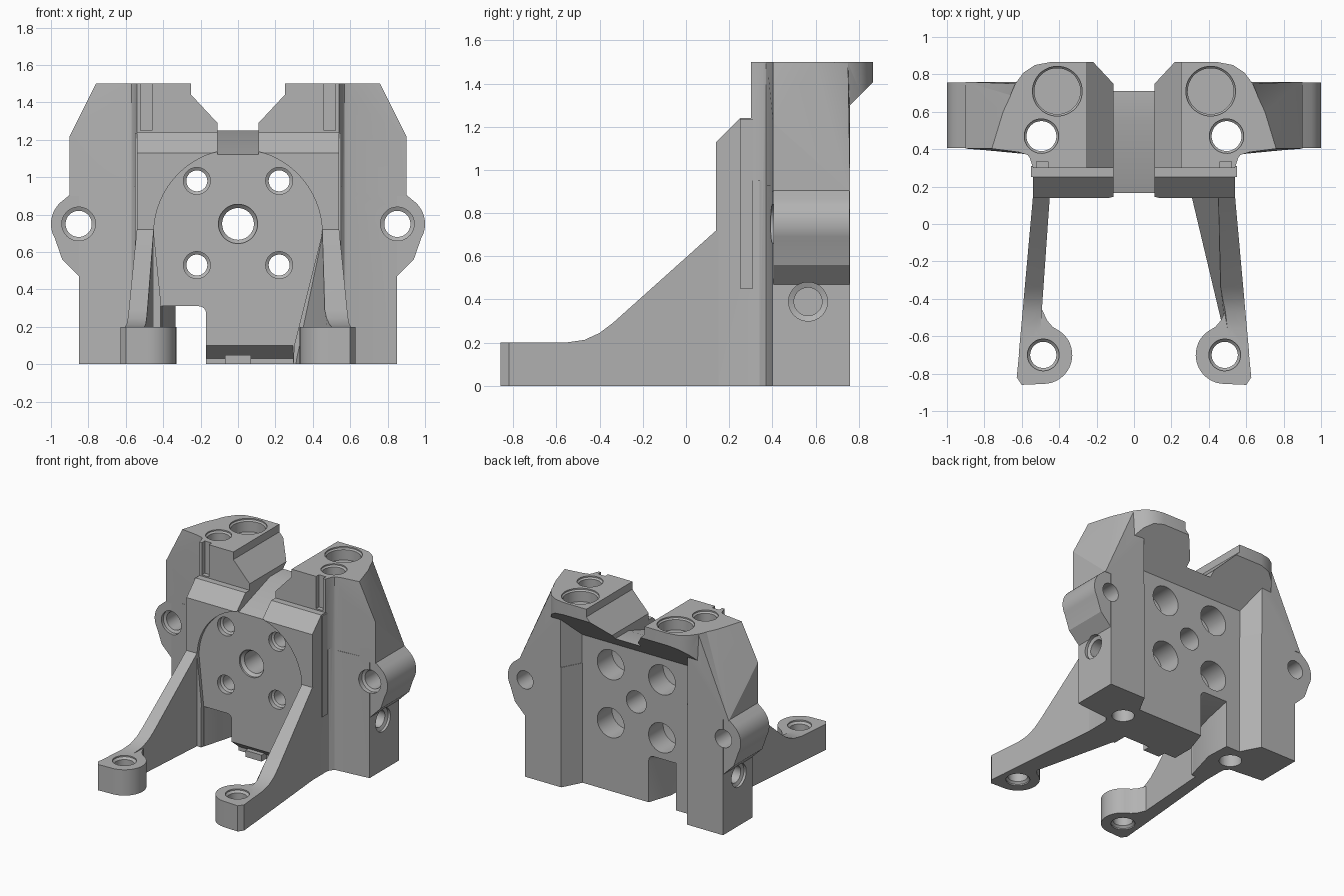
import bpy, bmesh, math

cube = bpy.data.objects.get("Cube")
if cube:
    bpy.data.objects.remove(cube, do_unlink=True)

grey = bpy.data.materials.new("plain grey")
grey.use_nodes = True
grey.diffuse_color = (0.45, 0.45, 0.45, 1)
grey.node_tree.nodes["Principled BSDF"].inputs["Base Color"].default_value = (0.45, 0.45, 0.45, 1)


def make(name, bm):
    bmesh.ops.recalc_face_normals(bm, faces=bm.faces)
    mesh = bpy.data.meshes.new(name)
    bm.to_mesh(mesh)
    bm.free()
    ob = bpy.data.objects.new(name, mesh)
    bpy.context.scene.collection.objects.link(ob)
    return ob


def place(axis, p, h):
    """Put a 2D profile point at distance h along the named axis."""
    a, b = p
    return {"x": (h, a, b), "y": (a, h, b), "z": (a, b, h)}[axis]


def loft(name, rings):
    """Closed solid through rings of equal point count."""
    bm = bmesh.new()
    loops = [[bm.verts.new(p) for p in ring] for ring in rings]
    bm.faces.new(loops[0])
    bm.faces.new(loops[-1])
    n = len(loops[0])
    for a, b in zip(loops, loops[1:]):
        for i in range(n):
            j = (i + 1) % n
            bm.faces.new((a[i], a[j], b[j], b[i]))
    return make(name, bm)


def prism(name, pts, axis, lo, hi):
    return loft(name, [[place(axis, p, h) for p in pts] for h in (lo, hi)])


def box(name, x, y, z):
    return prism(name, [(x[0], y[0]), (x[1], y[0]), (x[1], y[1]), (x[0], y[1])], "z", *z)


def hull(name, pts):
    bm = bmesh.new()
    for p in pts:
        bm.verts.new(p)
    res = bmesh.ops.convex_hull(bm, input=bm.verts)
    junk = {g for g in res["geom_interior"] + res["geom_unused"] if isinstance(g, bmesh.types.BMVert)}
    bmesh.ops.delete(bm, geom=list(junk), context="VERTS")
    return make(name, bm)


def arc(cx, cy, r, start, end, n):
    angles = [math.radians(start + (end - start) * i / n) for i in range(n + 1)]
    return [(cx + r * math.cos(a), cy + r * math.sin(a)) for a in angles]


helpers = []


def combine(target, op, tool):
    mod = target.modifiers.new(op.lower(), "BOOLEAN")
    mod.operation, mod.solver, mod.object = op, "EXACT", tool
    mod.use_self = mod.use_hole_tolerant = True
    tool.hide_render = True
    helpers.append(tool)


def drill(target, axis, centre, *stations):
    """Cut a stepped round hole; each station is (distance along axis, radius)."""
    rings = [[place(axis, p, h) for p in arc(*centre, r, 4, 364 - 9, 39)] for h, r in stations]
    combine(target, "DIFFERENCE", loft("hole_cutter", rings))


def bake(ob):
    deps = bpy.context.evaluated_depsgraph_get()
    mesh = bpy.data.meshes.new_from_object(ob.evaluated_get(deps))
    ob.modifiers.clear()
    ob.data = mesh
    while helpers:
        bpy.data.objects.remove(helpers.pop(), do_unlink=True)
    bm = bmesh.new()
    bm.from_mesh(mesh)
    bmesh.ops.remove_doubles(bm, verts=bm.verts, dist=0.0002)
    bm.to_mesh(mesh)
    bm.free()
    mesh.materials.clear()
    mesh.materials.append(grey)
    bpy.ops.object.select_all(action="DESELECT")
    ob.select_set(True)
    bpy.context.view_layer.objects.active = ob
    bpy.ops.object.shade_smooth_by_angle(angle=math.radians(25))


# Head with rounded rear corners and sloping underside
half = [(0.54, 0.30), (0.58, 0.42), (0.66, 0.69), (0.635, 0.75), (0.59, 0.81), (0.53, 0.85), (0.45, 0.865)]
body = prism("bracket_body", half + [(-x, y) for x, y in reversed(half)], "z", 0.95, 1.5)
combine(body, "DIFFERENCE", prism("underside_cutter",
        [(0.60, 1.14), (0.95, 1.49), (0.95, 0.8), (0.60, 0.8)], "x", -0.8, 0.8))

# Central plate and raised front frame
combine(body, "UNION", prism("core", [(0.14, 0), (0.14, 1.13), (0.25, 1.24), (0.45, 1.24),
                                      (0.61, 1.15), (0.61, 0)], "x", -0.54, 0.54))

# Side blocks, tapered shoulders, corner webs and ears
for s in (1, -1):
    plan = [(0.46, 0.42), (0.54, 0.37), (0.85, 0.40), (0.85, 0.76), (0.54, 0.76), (0.46, 0.61)]
    combine(body, "UNION", prism("side_block", [(s * x, y) for x, y in plan], "z", 0, 0.93))
    shoulder = [(0.465, 0.44, 0.9), (0.545, 0.375, 0.9), (0.9, 0.403, 0.9), (0.9, 0.76, 0.9), (0.545, 0.76, 0.9),
                (0.465, 0.613, 0.9), (0.465, 0.613, 1.16), (0.465, 0.44, 1.4), (0.545, 0.76, 1.32),
                (0.545, 0.375, 1.5), (0.9, 0.403, 1.22), (0.76, 0.403, 1.5), (0.70, 0.6, 1.5),
                (0.63, 0.75, 1.5), (0.545, 0.75, 1.5)]
    combine(body, "UNION", hull("shoulder", [(s * x, y, z) for x, y, z in shoulder]))
    web = [(0.50, 0.305), (0.54, 0.305), (0.545, 0.34), (0.57, 0.37), (0.62, 0.385), (0.62, 0.45), (0.50, 0.45)]
    combine(body, "UNION", prism("corner_web", [(s * x, y) for x, y in web], "z", 0, 1.5))
    ear = [(0.75, 0.47), (0.85, 0.47), (0.94, 0.56)] + arc(0.845, 0.75, 0.155, -30, 48, 10) + [(0.9, 0.905), (0.75, 0.905)]
    combine(body, "UNION", prism("ear", [(s * x, z) for x, z in ear], "y", 0.406, 0.757))
    combine(body, "UNION", box("side_rib", sorted((s * 0.5, s * 0.55)), (0.25, 0.31), (0.45, 1.235)))
    combine(body, "DIFFERENCE", box("head_groove", sorted((s * 0.46, s * 0.52)), (0.2, 0.335), (1.25, 1.6)))

# Saddle notch between the two heads, with a sloping front tongue
vee = [(0.11, 1.25), (0.11, 1.29), (0.25, 1.44), (0.25, 1.6)]
combine(body, "DIFFERENCE", prism("saddle_cutter", vee + [(-x, z) for x, z in reversed(vee)], "y", -0.2, 1))
combine(body, "DIFFERENCE", prism("tongue_cutter",
        [(0.55, 1.251), (0.1, 1.10), (0.1, 1.4), (0.55, 1.4)], "x", -0.11, 0.11))

# Shallow arched recess on the front
arch = arc(0, 0.70, 0.45, 0, 180, 32) + [(-0.41, 0.31), (-0.41, -0.1), (0.29, -0.1), (0.30, 0.1)]
combine(body, "DIFFERENCE", prism("arch_cutter", arch, "y", -0.2, 0.165))

# Lower notch narrowing to the middle, flared at the back
notch = []
for y, x0, x1, top in ((0.1, -0.425, -0.17, 0.31), (0.42, -0.335, -0.17, 0.31), (0.66, -0.345, -0.09, 0.38)):
    outline = [(x0, -0.1), (x0, top)] + arc(x1 - 0.04, top - 0.04, 0.04, 90, 0, 6) + [(x1, -0.1)]
    notch.append([place("y", p, y) for p in outline])
combine(body, "DIFFERENCE", loft("notch_cutter", notch))

# Chamfered lip with a small tab
combine(body, "DIFFERENCE", prism("lip_cutter", [(0.1, 0.1), (0.165, 0.1), (0.25, 0.03), (0.25, -0.1),
                                                 (0.1, -0.1)], "x", -0.2, 0.295))
combine(body, "UNION", box("lip_tab", (-0.07, 0.07), (0.19, 0.35), (0, 0.05)))

# Plate holes: centre bore and four counterbored bolts
drill(body, "y", (0, 0.75), (0, 0.105), (0.18, 0.105), (0.2, 0.085), (0.9, 0.085))
for s in (1, -1):
    for z in (0.53, 0.98):
        drill(body, "y", (s * 0.22, z), (0, 0.072), (0.2, 0.072), (0.21, 0.056),
              (0.42, 0.056), (0.43, 0.115), (0.9, 0.115))
    # Ear, side and top holes
    drill(body, "y", (s * 0.852, 0.75), (0.2, 0.09), (0.43, 0.09), (0.44, 0.07), (0.9, 0.07))
    drill(body, "x", (0.565, 0.39), (s * 1.1, 0.09), (s * 0.83, 0.09), (s * 0.82, 0.065), (s * 0.6, 0.065))
    drill(body, "z", (s * 0.495, 0.47), (-0.1, 0.08), (1.48, 0.08), (1.49, 0.092), (1.6, 0.092))
    drill(body, "z", (s * 0.41, 0.71), (1.4, 0.123), (1.48, 0.123), (1.49, 0.133), (1.6, 0.133))
bake(body)

# Front legs with drilled feet
side = [(0.2, 0), (0.2, 0.72), (0.14, 0.72), (-0.34, 0.29), (-0.40, 0.245), (-0.47, 0.213), (-0.56, 0.2),
        (-0.7, 0.2), (-0.7, 0)]
for s, name in ((1, "left_leg"), (-1, "right_leg")):
    leg = prism(name, side, "x", 0, 1)
    for v in leg.data.vertices:
        t, y, z = v.co
        flare = 0.14 * (1 - z / 0.72) * max(0, (y + 0.5) / 0.65) if s > 0 else 0
        inside = 0.45 + (0.15 - y) * 0.07 - flare
        outside = 0.54 + (0.15 - y) * 0.09
        v.co.x = s * (inside + t * (outside - inside))
    if s < 0:
        leg.data.flip_normals()
    plan = arc(0.485, -0.70, 0.155, 125, 270, 18) + [(0.60, -0.86), (0.627, -0.82), (0.59, -0.45), (0.53, -0.42),
                                                     (0.49, -0.46), (0.465, -0.515), (0.435, -0.55)]
    combine(leg, "UNION", prism("foot", [(s * x, y) for x, y in plan], "z", 0, 0.2))
    drill(leg, "z", (s * 0.485, -0.70), (-0.1, 0.085), (0.01, 0.085), (0.025, 0.07),
          (0.175, 0.07), (0.19, 0.085), (0.4, 0.085))
    bake(leg)
